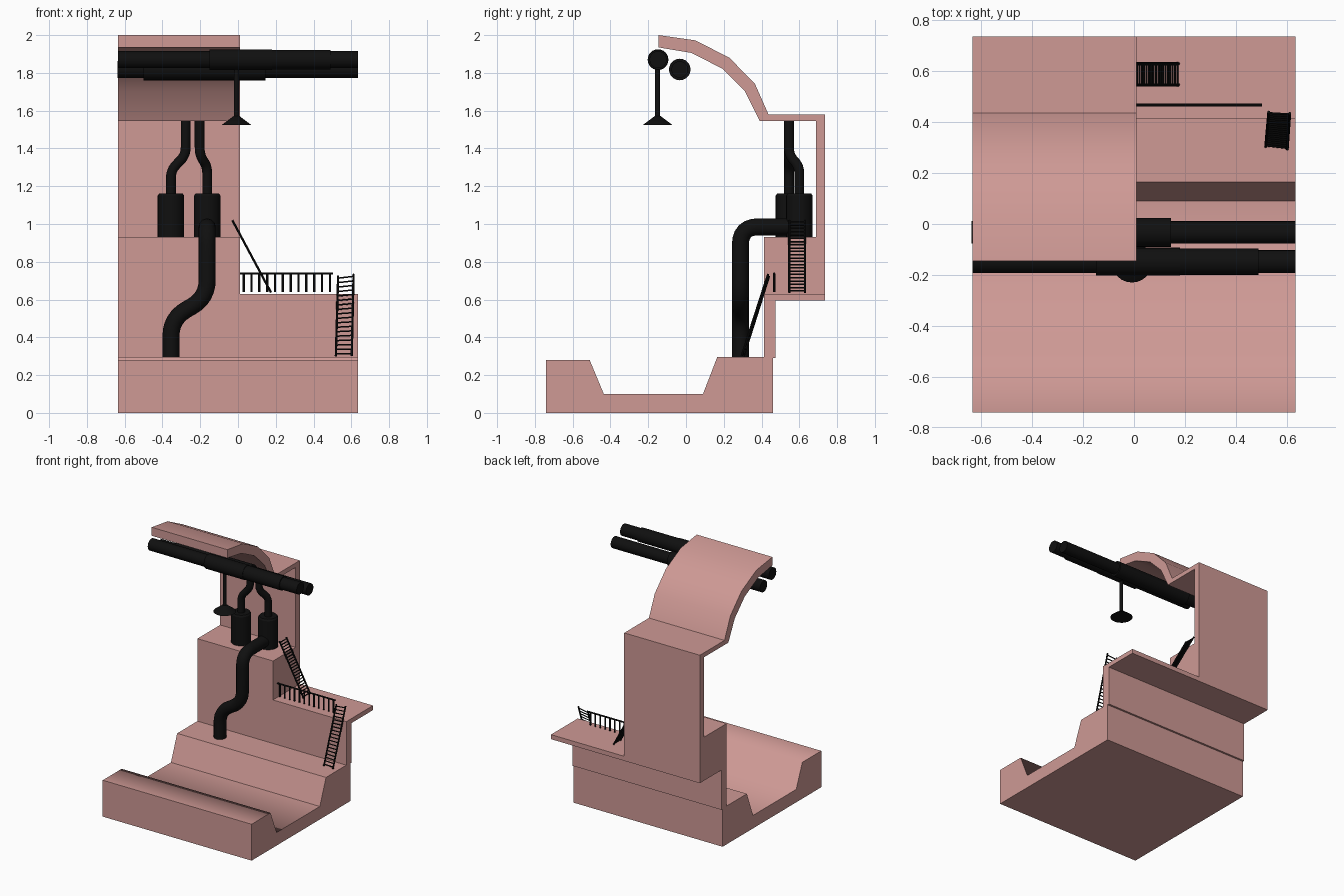
import bpy, bmesh, math
from mathutils import Vector as V

if "Cube" in bpy.data.objects:
    bpy.data.objects.remove(bpy.data.objects["Cube"])


def material(name, rgb):
    m = bpy.data.materials.new(name)
    m.diffuse_color = (*rgb, 1)
    m.use_nodes = True
    m.node_tree.nodes["Principled BSDF"].inputs["Base Color"].default_value = m.diffuse_color
    return m


STONE = material("rose", (0.62, 0.32, 0.30))
BLACK = material("black", (0.005, 0.005, 0.005))


def finish(name, bm, mat, angle=None):
    bmesh.ops.recalc_face_normals(bm, faces=bm.faces)
    me = bpy.data.meshes.new(name)
    bm.to_mesh(me)
    bm.free()
    ob = bpy.data.objects.new(name, me)
    me.materials.append(mat)
    bpy.context.collection.objects.link(ob)
    smooth(ob, angle)
    return ob


def smooth(ob, angle):
    if angle:
        bpy.ops.object.select_all(action='DESELECT')
        ob.select_set(True)
        bpy.context.view_layer.objects.active = ob
        bpy.ops.object.shade_smooth_by_angle(angle=math.radians(angle))


def extrude_x(name, profile, x0, x1, angle=None):
    """Extrude a (y, z) outline along x."""
    bm = bmesh.new()
    face = bm.faces.new([bm.verts.new((x0, y, z)) for y, z in profile])
    new = bmesh.ops.extrude_face_region(bm, geom=[face])["geom"]
    bmesh.ops.translate(bm, vec=(x1 - x0, 0, 0),
                        verts=[e for e in new if isinstance(e, bmesh.types.BMVert)])
    return finish(name, bm, STONE, angle)


def add_rod(bm, a, b, r1, r2=None, n=24):
    """Cylinder or cone frustum from a to b."""
    a, b = V(a), V(b)
    d = b - a
    vs = bmesh.ops.create_cone(bm, cap_ends=True, segments=n, radius1=r1,
                               radius2=r1 if r2 is None else r2, depth=d.length)["verts"]
    bmesh.ops.rotate(bm, verts=vs, matrix=V((0, 0, 1)).rotation_difference(d).to_matrix())
    bmesh.ops.translate(bm, verts=vs, vec=(a + b) / 2)


def rods(name, specs, n=24):
    bm = bmesh.new()
    for s in specs:
        add_rod(bm, *s, n=n)
    return finish(name, bm, BLACK, 40)


def bent_pipe(name, pts, r, fillet):
    """Pipe along a polyline with rounded corners."""
    pts = [V(p) for p in pts]
    path = [pts[0]]
    for p, c, q in zip(pts, pts[1:], pts[2:]):
        a = c + (p - c).normalized() * fillet
        b = c + (q - c).normalized() * fillet
        path += [a * (1 - t) ** 2 + c * 2 * t * (1 - t) + b * t * t
                 for t in (i / 6 for i in range(7))]
    path.append(pts[-1])
    cu = bpy.data.curves.new(name, 'CURVE')
    cu.dimensions = '3D'
    cu.bevel_depth, cu.bevel_resolution, cu.use_fill_caps = r, 4, True
    sp = cu.splines.new('POLY')
    sp.points.add(len(path) - 1)
    for s, p in zip(sp.points, path):
        s.co = (*p, 1)
    ob = bpy.data.objects.new(name, cu)
    cu.materials.append(BLACK)
    bpy.context.collection.objects.link(ob)
    bpy.ops.object.select_all(action='DESELECT')
    ob.select_set(True)
    bpy.context.view_layer.objects.active = ob
    bpy.ops.object.convert(target='MESH')
    smooth(bpy.context.view_layer.objects.active, 40)


def ladder(name, left, right, steps):
    """Two rails, each a (bottom, top) pair, joined by rungs."""
    l0, l1, r0, r1 = V(left[0]), V(left[1]), V(right[0]), V(right[1])
    specs = [(l0, l1, 0.006), (r0, r1, 0.006)]
    for i in range(steps):
        t = (i + 0.5) / steps
        specs.append((l0.lerp(l1, t), r0.lerp(r1, t), 0.004))
    rods(name, specs, n=8)


W = 0.634

# Floor with a sunken channel
extrude_x("channel_floor", [(-0.74, 0), (0.46, 0), (0.46, 0.295), (0.165, 0.295), (0.09, 0.1),
                            (-0.435, 0.1), (-0.51, 0.28), (-0.74, 0.28)], -W, W, 68)

# Raised walkway on the right half
extrude_x("walkway", [(0.412, 0.29), (0.475, 0.29), (0.475, 0.595), (0.737, 0.595),
                      (0.737, 0.63), (0.412, 0.63)], 0.01, W)

# High platform, back wall and arched roof on the left half
extrude_x("platform_wall_and_roof", [
    (0.412, 0.29), (0.475, 0.29), (0.475, 0.595), (0.737, 0.595), (0.737, 1.58), (0.437, 1.58),
    (0.365, 1.742), (0.23, 1.88), (0.05, 1.972), (-0.145, 2.0), (-0.145, 1.935), (0.027, 1.906),
    (0.19, 1.824), (0.312, 1.702), (0.39, 1.545), (0.688, 1.545), (0.688, 0.93), (0.412, 0.93)],
    -W, 0.01, 40)

# Overhead pipes with thicker sleeves
A, B = (-0.148, 1.87), (-0.033, 1.818)
rods("overhead_pipe_front", [((x0, *A), (x1, *A), r) for x0, x1, r in
                             ((-W, W, 0.045), (-0.15, 0.18, 0.055), (0.1, 0.49, 0.052))])
rods("overhead_pipe_rear", [((x0, *B), (x1, *B), r) for x0, x1, r in
                            ((-0.638, W, 0.044), (-0.5, 0.145, 0.057))])

# Hanging lamp
rods("hanging_lamp", [((-0.008, -0.15, 1.56), (-0.008, -0.15, 1.87), 0.013),
                      ((-0.008, -0.15, 1.523), (-0.008, -0.15, 1.572), 0.08, 0.015)])

# Tanks
tanks = {"left": (-0.355, 0.545), "right": (-0.163, 0.60)}
for side, (x, y) in tanks.items():
    rods("tank_" + side, [((x, y, 0.928), (x, y, 1.15), 0.07),
                          ((x, y, 1.15), (x, y, 1.162), 0.07, 0.062)])

# Thin pipes from the tanks to the ceiling
for side, x_top, z_low in (("left", -0.277, 1.285), ("right", -0.203, 1.305)):
    x, y = tanks[side]
    bent_pipe("ceiling_pipe_" + side, [(x, y, 1.12), (x, y, z_low), (x_top, 0.545, 1.365),
                                       (x_top, 0.545, 1.55)], 0.026, 0.04)

# Thick drain pipe down to the floor
bent_pipe("drain_pipe", [(-0.163, 0.60, 0.985), (-0.163, 0.288, 0.985), (-0.163, 0.288, 0.61),
                         (-0.355, 0.288, 0.5), (-0.355, 0.288, 0.295)], 0.045, 0.095)

# Ladders
ladder("floor_ladder", ((0.518, 0.305, 0.30), (0.53, 0.44, 0.725)),
       ((0.602, 0.295, 0.302), (0.612, 0.435, 0.735)), 18)
ladder("platform_ladder", ((0.175, 0.547, 0.637), (-0.03, 0.547, 1.02)),
       ((0.175, 0.63, 0.637), (-0.03, 0.63, 1.02)), 22)

# Walkway railing
RY = 0.467
rods("railing", [((0.01, RY, 0.738), (0.503, RY, 0.738), 0.006)] +
     [((0.03 + i * 0.0415,) + (RY, 0.64), (0.03 + i * 0.0415, RY, 0.738), 0.006)
      for i in range(12)], n=8)
